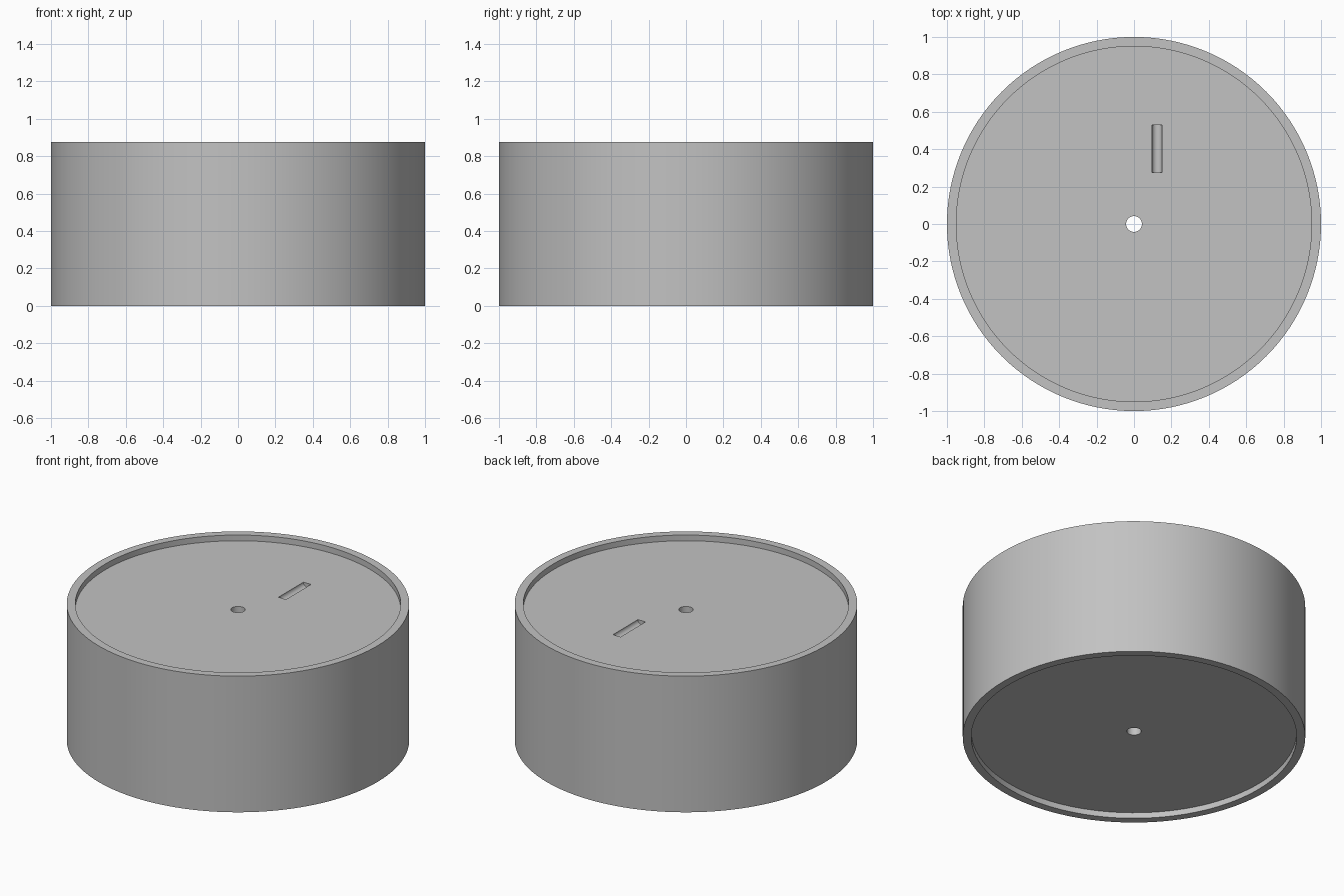
import bpy
import bmesh
import math
from mathutils import Vector

HEIGHT = 0.877
RECESS = 0.037
RIM_INNER = 0.95
HOLE = 0.042
SIDES = 128

default = bpy.data.objects.get("Cube")
if default:
    bpy.data.objects.remove(default, do_unlink=True)

# Plain grey material
grey = bpy.data.materials.new("plain grey")
grey.use_nodes = True
colour = (0.54, 0.54, 0.54, 1)
grey.diffuse_color = colour
grey.node_tree.nodes["Principled BSDF"].inputs["Base Color"].default_value = colour

# Drum body: closed section with a recess at each end and a centre bore
section = [(HOLE, RECESS), (RIM_INNER, RECESS), (RIM_INNER, 0), (1, 0),
           (1, HEIGHT), (RIM_INNER, HEIGHT), (RIM_INNER, HEIGHT - RECESS),
           (HOLE, HEIGHT - RECESS)]
bm = bmesh.new()
verts = [bm.verts.new((r, 0, z)) for r, z in section]
edges = [bm.edges.new((v, verts[i - 1])) for i, v in enumerate(verts)]
bmesh.ops.spin(bm, geom=verts + edges, cent=Vector(), axis=Vector((0, 0, 1)),
               angle=math.tau, steps=SIDES, use_merge=True)
bmesh.ops.remove_doubles(bm, verts=bm.verts, dist=1e-5)
bmesh.ops.recalc_face_normals(bm, faces=bm.faces)
mesh = bpy.data.meshes.new("drum_body")
bm.to_mesh(mesh)
bm.free()
mesh.materials.append(grey)
drum = bpy.data.objects.new("drum_body", mesh)
bpy.context.collection.objects.link(drum)

# Round-bottomed groove in the upper floor
bpy.ops.mesh.primitive_cylinder_add(
    vertices=32, radius=0.027, depth=0.254,
    location=(0.123, 0.402, HEIGHT - RECESS + 0.0005),
    rotation=(math.pi / 2, 0, 0))
cutter = bpy.context.object
cutter.name = "groove_cutter"
cutter.hide_render = True
cutter.data.materials.append(grey)

cut = drum.modifiers.new("groove", "BOOLEAN")
cut.operation = "DIFFERENCE"
cut.solver = "EXACT"
cut.object = cutter

bpy.ops.object.select_all(action="DESELECT")
drum.select_set(True)
bpy.context.view_layer.objects.active = drum
bpy.ops.object.modifier_apply(modifier=cut.name)
bpy.data.objects.remove(cutter, do_unlink=True)
bpy.ops.object.shade_smooth_by_angle(angle=math.radians(30))
